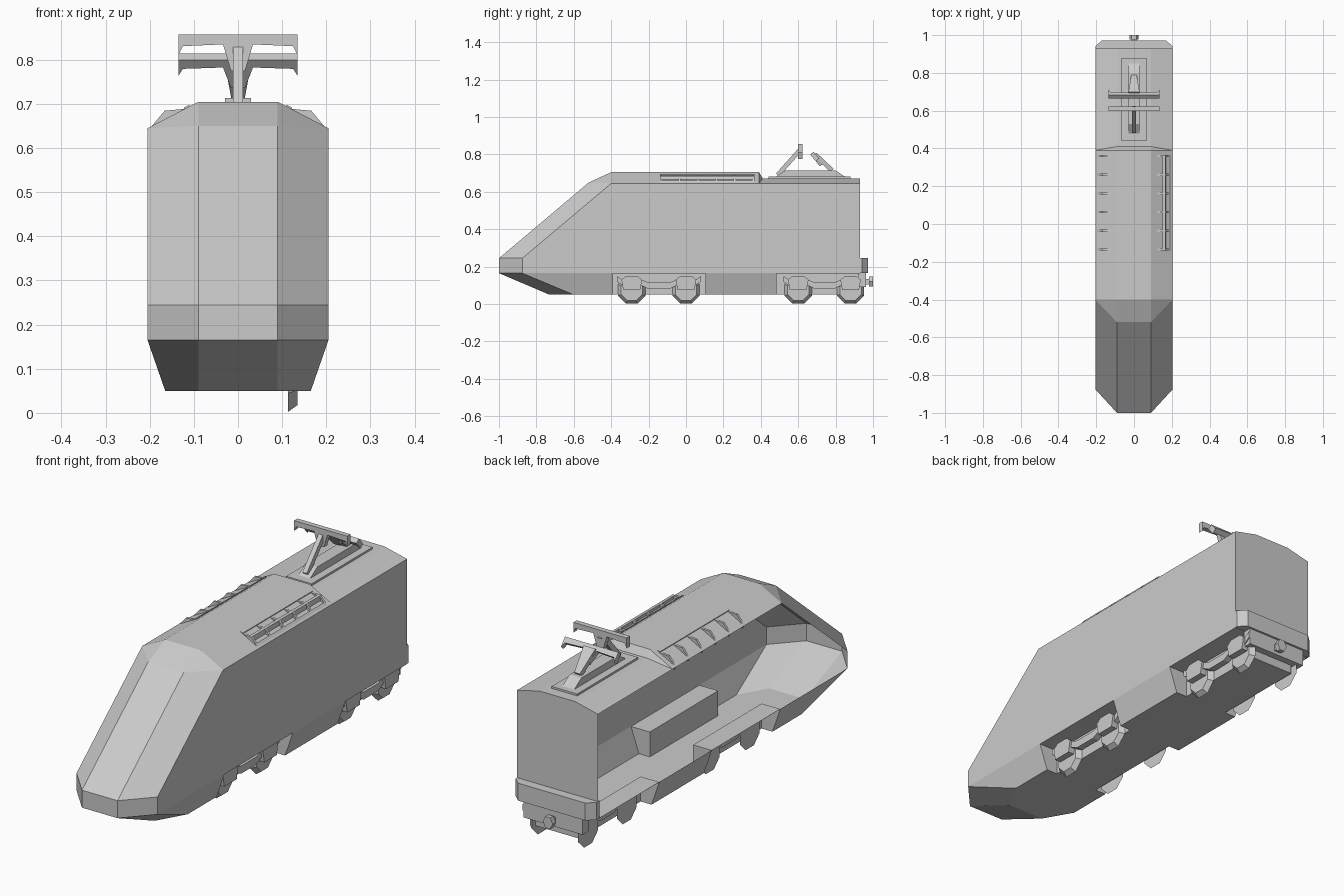
import bpy, bmesh, math
from mathutils import Vector, Matrix

if "Cube" in bpy.data.objects:
    bpy.data.objects.remove(bpy.data.objects["Cube"])


def make(name, verts, faces):
    me = bpy.data.meshes.new(name)
    me.from_pydata([tuple(v) for v in verts], [], faces)
    bm = bmesh.new()
    bm.from_mesh(me)
    bmesh.ops.remove_doubles(bm, verts=bm.verts, dist=1e-5)
    bmesh.ops.recalc_face_normals(bm, faces=bm.faces)
    bm.to_mesh(me)
    bm.free()
    ob = bpy.data.objects.new(name, me)
    bpy.context.collection.objects.link(ob)
    return ob


def loft(name, a, b):
    """Closed solid between two matching outlines."""
    n = len(a)
    faces = [list(range(n)), list(range(n, 2 * n))]
    faces += [[i, (i + 1) % n, n + (i + 1) % n, n + i] for i in range(n)]
    return make(name, list(a) + list(b), faces)


def box(name, x0, x1, y0, y1, z0, z1):
    ring = [(x0, y0), (x1, y0), (x1, y1), (x0, y1)]
    return loft(name, [(x, y, z0) for x, y in ring], [(x, y, z1) for x, y in ring])


def prism_x(name, yz, x0, x1):
    return loft(name, [(x0, y, z) for y, z in yz], [(x1, y, z) for y, z in yz])


def prism_y(name, xz, y0, y1):
    return loft(name, [(x, y0, z) for x, z in xz], [(x, y1, z) for x, z in xz])


# Hull: half outlines from floor to roof, mirrored and bridged
RY = 0.93
levels = [
    [(.165, RY, .05), (.165, -.6, .05), (.09, -.73, .05)],
    [(.205, RY, .165), (.205, -.875, .165), (.09, -1, .165)],
    [(.205, RY, .245), (.205, -.875, .245), (.09, -1, .245)],
    [(.205, RY, .645), (.205, -.4, .645), (.09, -.52, .65)],
]
verts, faces = [], []
for lv in levels:
    verts += lv + [(-x, y, z) for x, y, z in reversed(lv)]
for k in range(3):
    for i in range(6):
        j = (i + 1) % 6
        faces.append([6 * k + i, 6 * k + j, 6 * k + 6 + j, 6 * k + 6 + i])
faces.append(list(range(6)))
# Roof: high front part, step, then low rear part
r = len(verts)
half = [(.09, -.4, .705), (.09, .39, .705), (.09, .41, .672), (.09, RY, .672), (.205, .39, .645)]
verts += half + [(-x, y, z) for x, y, z in half]
for o, e, s, c in ((r, 18, 19, 20), (r + 5, 23, 22, 21)):
    faces += [[s, c, o], [s, o, o + 1, o + 4], [o + 4, o + 1, o + 2], [o + 4, o + 2, o + 3, e]]
faces += [[20, 21, r + 5, r]] + [[r + i, r + i + 1, r + 6 + i, r + 5 + i] for i in range(3)]
faces.append([18, r + 3, r + 8, 23])
# Side walls carry the roof step point
faces = [f for f in faces if set(f) not in ({12, 13, 18, 19}, {16, 17, 22, 23})]
faces += [[12, 13, 19, r + 4, 18], [16, 17, 23, r + 9, 22]]
hull = make("hull", verts, faces)

# Bogie recesses cut into the lower sides
cutters = []
for s in (1, -1):
    for y0, y1 in ((-.39, .105), (.485, 1.0)):
        a, b = sorted((s * .11, s * .3))
        c = box("recess_cutter", a, b, y0, y1, -.02, .164)
        c.hide_render = True
        cutters.append(c)
        m = hull.modifiers.new("recess", 'BOOLEAN')
        m.object = c
        m.operation = 'DIFFERENCE'
        m.solver = 'EXACT'
dg = bpy.context.evaluated_depsgraph_get()
me = bpy.data.meshes.new_from_object(hull.evaluated_get(dg))
hull.modifiers.clear()
hull.data = me
for c in cutters:
    bpy.data.objects.remove(c)
# The left wall is open
bm = bmesh.new()
bm.from_mesh(me)
bmesh.ops.delete(bm, geom=[f for f in bm.faces if f.normal.x < -.98 and f.calc_center_median().x < -.2],
                 context='FACES_ONLY')
bm.to_mesh(me)
bm.free()


# Wheels and bogie frames: solid on the right, flat plates on the left
def octagon(x, y, rad):
    return [(x, y + rad * math.cos(math.radians(22.5 + 45 * i)),
             .075 + rad * math.sin(math.radians(22.5 + 45 * i))) for i in range(8)]


for ya, yb in ((-.29, 0.0), (.60, .88)):
    for y in (ya, yb):
        loft("wheel_right", octagon(.113, y, .079), octagon(.135, y, .062))
        make("wheel_left", octagon(-.12, y, .078), [list(range(8))])
        prism_x("axle_box", [(y - .045, .075), (y + .045, .075), (y + .055, .13), (y + .03, .15),
                             (y - .03, .15), (y - .055, .13)], .135, .165)
    bar = [(ya - .08, .15), (ya - .08, .12), (ya - .05, .10), (ya + .05, .10), (ya + .09, .08),
           (yb - .09, .08), (yb - .05, .10), (yb + .05, .10), (yb + .08, .12), (yb + .08, .15),
           (yb + .05, .13), (yb - .05, .13), (yb - .09, .115), (ya + .09, .115),
           (ya + .05, .13), (ya - .05, .13)]
    prism_x("bogie_frame", bar, .125, .155)
    make("bogie_frame_left", [(-.12, y, z) for y, z in bar], [list(range(len(bar)))])

# Rear bumper, beam and coupler
bump = [(-.205, .92), (.205, .92), (.205, .94), (.17, .972), (-.17, .972), (-.205, .94)]
loft("rear_bumper", [(x, y, .165) for x, y in bump], [(x, y, .245) for x, y in bump])
box("rear_beam", -.15, .15, .92, .962, .09, .165)
box("coupler_shank", -.012, .012, .95, .985, .105, .135)
prism_y("coupler_head", [(.025 * math.cos(math.radians(60 * i)), .12 + .03 * math.sin(math.radians(60 * i)))
                         for i in range(6)], .978, 1.0)

# Roof vents: dividers and rails along each roof slope
for s in (1, -1):
    prof = [(.11, .69), (.15, .686), (.166, .685), (.195, .65), (.195, .63), (.11, .66)]
    for i in range(6):
        y = -.14 + i * .0988
        prism_y("vent_divider", [(s * x, z) for x, z in prof], y, y + .011)
    rails = [[(.11, .68), (.11, .698), (.122, .692), (.122, .68)]]
    if s > 0:
        rails += [[(.154, .67), (.152, .686), (.166, .685), (.17, .665)],
                  [(.185, .65), (.186, .66), (.198, .648), (.198, .63), (.188, .63)]]
    for rail in rails:
        prism_y("vent_rail", [(s * x, z) for x, z in rail], -.14, .365)

# Pantograph base
box("pantograph_plate", -.065, .065, .44, .88, .665, .681)
prism_x("pantograph_base", [(.47, .675), (.86, .675), (.80, .714), (.53, .714)], -.03, .03)


def arm(name, p, q, wp, wq, t):
    """Tapered bar in the yz plane, with half widths wp and wq."""
    p, q = Vector(p), Vector(q)
    n = Vector((0, -(q - p).z, (q - p).y)).normalized() * t
    X = Vector((1, 0, 0))
    return loft(name, [p + X * wp + n, p - X * wp + n, p - X * wp - n, p + X * wp - n],
                [q + X * wq + n, q - X * wq + n, q - X * wq - n, q + X * wq - n])


arm("front_arm", (0, .49, .69), (0, .615, .83), .011, .011, .012)
arm("rear_arm", (0, .78, .715), (0, .69, .80), .014, .03, .012)

# Contact heads: bar with hooked ends and a central V
head = [(-.135, .042), (.135, .042), (.135, -.005), (.125, .016), (.034, .020),
        (.016, -.04), (-.016, -.04), (-.034, .020), (-.125, .016), (-.135, -.005)]
for name, y, z, tilt in (("front_head", .61, .815, 0), ("rear_head", .70, .775, 40)):
    h = prism_y(name, head, -.012, .012)
    h.data.transform(Matrix.Translation((0, y, z)) @ Matrix.Rotation(math.radians(tilt), 4, 'X'))
